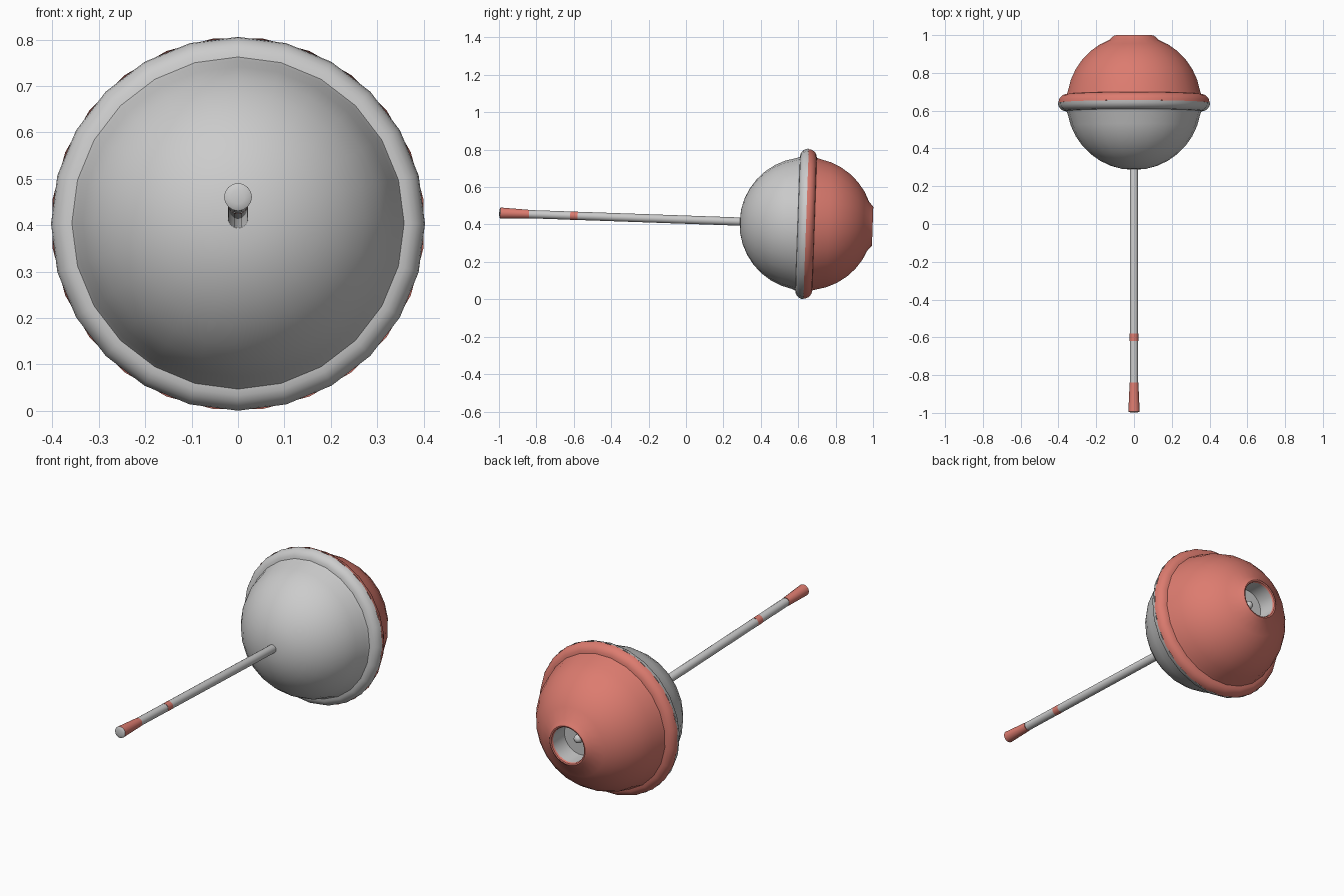
import bpy, bmesh
from math import sin, cos, pi, radians
from mathutils import Matrix

if "Cube" in bpy.data.objects:
    bpy.data.objects.remove(bpy.data.objects["Cube"])

# Everything is turned around one slightly tilted axis through the ball centre
TILT = radians(2.02)
AXIS = Matrix.Translation((0, 0.642, 0.403)) @ Matrix.Rotation(-(pi / 2 + TILT), 4, 'X')

red = bpy.data.materials.new("red")
red.diffuse_color = (0.72, 0.2, 0.16, 1)
red.use_nodes = True
red.node_tree.nodes["Principled BSDF"].inputs["Base Color"].default_value = red.diffuse_color


def turned(name, profile, sides, mat=None, phase=0.0):
    """Revolve (radius, distance along axis) points; radius 0 closes a pole."""
    bm = bmesh.new()
    rings = []
    for r, s in profile:
        if r < 1e-6:
            rings.append([bm.verts.new((0, 0, s))] * sides)
        else:
            rings.append([bm.verts.new((r * cos(2 * pi * (i + phase) / sides),
                                        r * sin(2 * pi * (i + phase) / sides), s))
                          for i in range(sides)])
    for a, b in zip(rings, rings[1:]):
        for i in range(sides):
            j = (i + 1) % sides
            quad = list(dict.fromkeys([a[i], a[j], b[j], b[i]]))
            if len(quad) > 2:
                bm.faces.new(quad)
    me = bpy.data.meshes.new(name)
    bm.to_mesh(me)
    bm.free()
    ob = bpy.data.objects.new(name, me)
    ob.matrix_world = AXIS
    bpy.context.collection.objects.link(ob)
    if mat:
        me.materials.append(mat)
    bpy.ops.object.select_all(action='DESELECT')
    ob.select_set(True)
    bpy.context.view_layer.objects.active = ob
    bpy.ops.object.shade_smooth_by_angle(angle=radians(40))
    return ob


def arc(radius, a0, a1, n, r0=0.0):
    """Arc points, angle measured from the equator towards +axis, in degrees."""
    return [(r0 + radius * cos(radians(a0 + (a1 - a0) * k / n)),
             radius * sin(radians(a0 + (a1 - a0) * k / n))) for k in range(n + 1)]


# Grey half of the ball with its half of the rounded flange
lower = [(0, -0.354)] + arc(0.356, -80, -10, 7) + arc(0.045, -90, 0, 5, 0.358)
turned("ball_front_half", lower, 24)

# Red half of the ball, ending in the rounded lip of the hole
upper = arc(0.045, 0, 90, 5, 0.358) + arc(0.358, 10, 69, 6)
upper += [(0.113, 0.350), (0.104, 0.356), (0.097, 0.354), (0.093, 0.345)]
turned("ball_back_half", upper, 24, red, 0.5)

# Grey recess inside the hole
turned("hole_recess", [(0.093, 0.345), (0.093, 0.25), (0, 0.25)], 24, None, 0.5)

# Rod sections: shaft through the ball, coloured band, flared end and cap
turned("rod_shaft", [(0.022, -1.222), (0.022, 0.268), (0.018, 0.279),
                     (0.010, 0.285), (0, 0.287)], 16)
turned("rod_band", [(0.0225, -1.262), (0.0225, -1.222)], 16, red)
turned("rod_shaft_end", [(0.022, -1.482), (0.022, -1.262)], 16)
turned("rod_flared_end", [(0.030, -1.636), (0.023, -1.482)], 16, red)
turned("rod_cap", [(0, -1.642), (0.015, -1.641), (0.025, -1.639), (0.030, -1.636)], 16)
